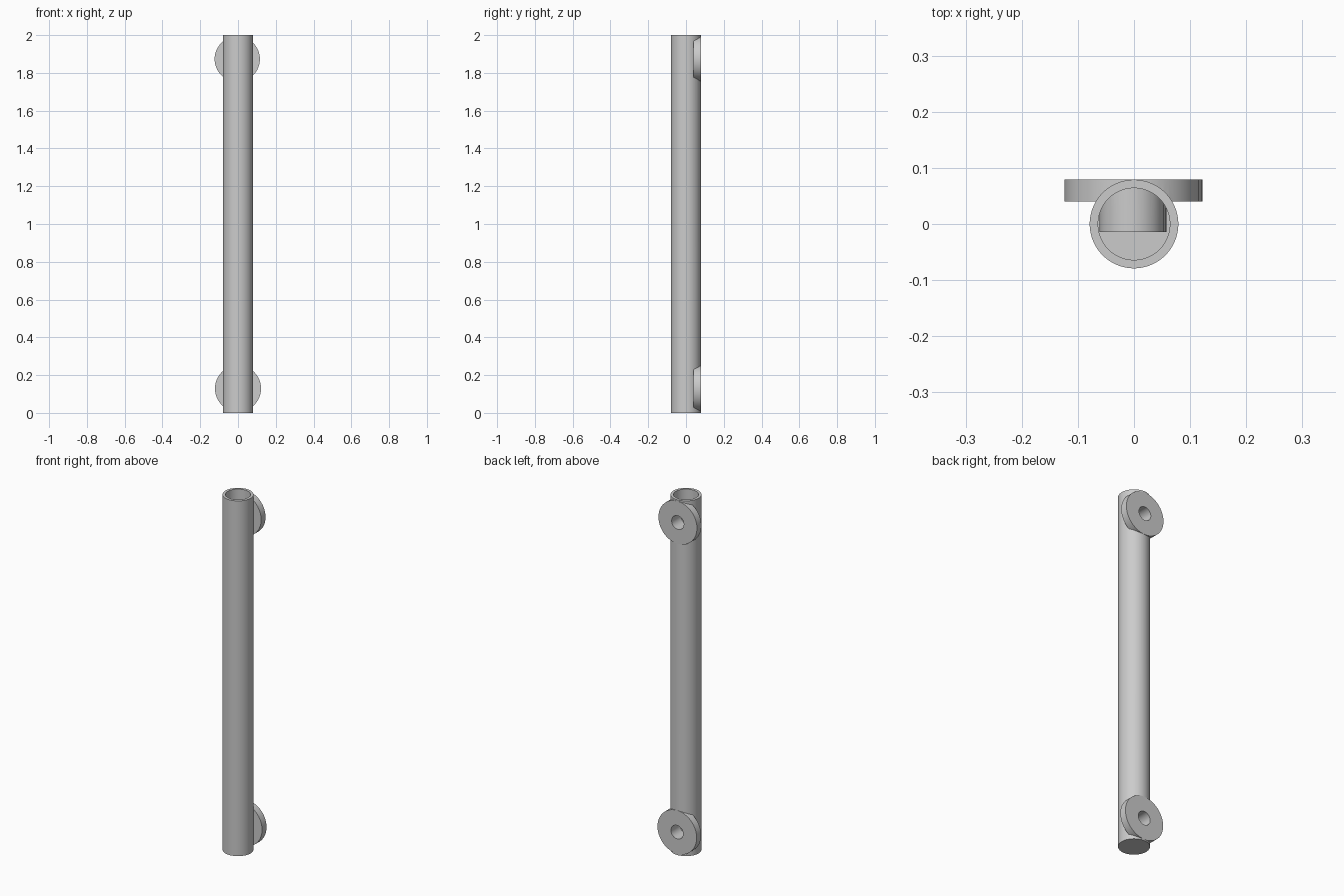
import bpy
import math

if "Cube" in bpy.data.objects:
    bpy.data.objects.remove(bpy.data.objects["Cube"])

R, BORE, H, FLOOR = 0.079, 0.064, 2.0, 0.015
BACK = 0.0795
# mounts: x centre, z centre, flange radius
MOUNTS = [(-0.004, 1.873, 0.12), (0.0, 0.129, 0.122)]

steel = bpy.data.materials.new("brushed grey")
steel.diffuse_color = (0.6, 0.6, 0.6, 1)
steel.use_nodes = True
steel.node_tree.nodes["Principled BSDF"].inputs["Base Color"].default_value = steel.diffuse_color


def cyl_z(name, r, z0, z1):
    bpy.ops.mesh.primitive_cylinder_add(vertices=96, radius=r, depth=z1 - z0,
                                        location=(0, 0, (z0 + z1) / 2))
    ob = bpy.context.object
    ob.name = name
    ob.data.materials.append(steel)
    return ob


def cyl_y(name, r, x, z, y0, y1):
    bpy.ops.mesh.primitive_cylinder_add(vertices=64, radius=r, depth=y1 - y0,
                                        location=(x, (y0 + y1) / 2, z),
                                        rotation=(math.pi / 2, 0, 0))
    ob = bpy.context.object
    ob.name = name
    ob.data.materials.append(steel)
    return ob


def combine(target, other, op):
    m = target.modifiers.new(op, 'BOOLEAN')
    m.operation, m.solver, m.object = op, 'EXACT', other
    bpy.context.view_layer.objects.active = target
    bpy.ops.object.modifier_apply(modifier=m.name)
    bpy.data.objects.remove(other, do_unlink=True)


# tube with two round mounting flanges on the back
tube = cyl_z("handle_tube", R, 0, H)
for x, z, r in MOUNTS:
    combine(tube, cyl_y("flange", r, x, z, 0.04, BACK), 'UNION')

# hollow bore, open at the top, closed at the bottom
combine(tube, cyl_z("bore", BORE, FLOOR, H + 0.1), 'DIFFERENCE')

# screw bosses reaching into the bore, with blind holes from the back
for x, z, r in MOUNTS:
    combine(tube, cyl_y("boss", 0.0575, x, z, -0.0145, 0.07), 'UNION')
    combine(tube, cyl_y("hole", 0.038, x, z, 0.0, 0.15), 'DIFFERENCE')

bpy.ops.object.select_all(action='DESELECT')
tube.select_set(True)
bpy.context.view_layer.objects.active = tube
bpy.ops.object.shade_smooth_by_angle(angle=math.radians(30))
